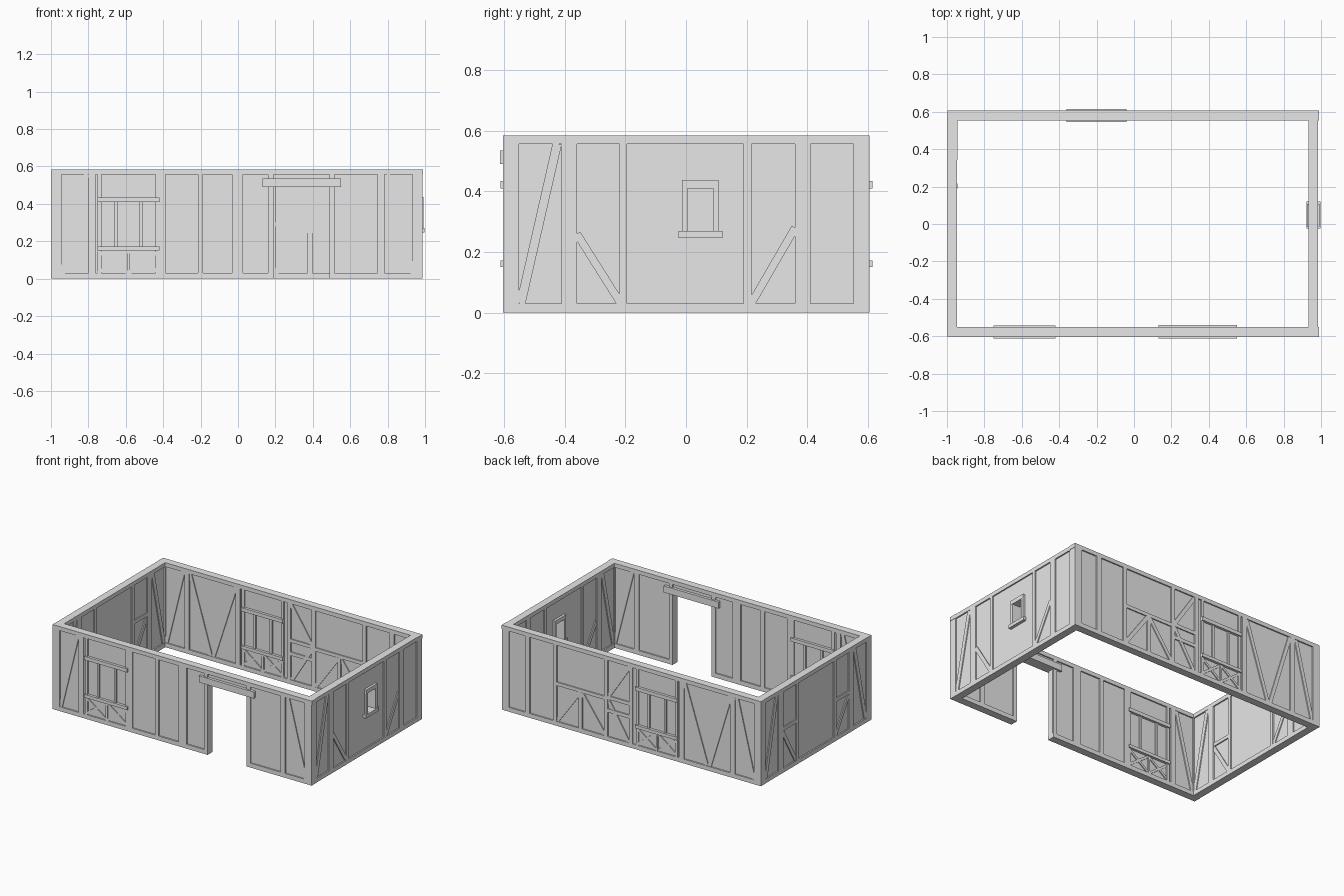
import bpy
import math
from mathutils import Matrix, Vector

if "Cube" in bpy.data.objects:
    bpy.data.objects.remove(bpy.data.objects["Cube"], do_unlink=True)

grey = bpy.data.materials.new("plain_grey")
grey.use_nodes = True
grey.diffuse_color = (0.8, 0.8, 0.8, 1)
grey.node_tree.nodes["Principled BSDF"].inputs["Base Color"].default_value = (0.8, 0.8, 0.8, 1)

TOP = 0.585
POST, RAIL, BRACE, PANEL = 0.052, 0.05, 0.047, 0.034
LOW, HIGH = 0.03, 0.557


class Wall:
    """A framed wall in its own plane: u runs along it, z is up."""

    def __init__(self, name, x, y, turn=0):
        self.name = name
        self.matrix = Matrix.Translation((x, y, 0)) @ Matrix.Rotation(turn, 4, "Z")

    def box(self, part, u0, u1, z0, z1, depth):
        self.solid(part, [(u0, z0), (u1, z0), (u1, z1), (u0, z1)], depth)

    def solid(self, part, outline, depth):
        # Extrude an outline evenly to both sides of the wall plane
        n = len(outline)
        verts = [(u, s * depth / 2, z) for s in (-1, 1) for u, z in outline]
        faces = [tuple(range(n)), tuple(range(2 * n - 1, n - 1, -1))]
        faces += [(i, i + n, (i + 1) % n + n, (i + 1) % n) for i in range(n)]
        mesh = bpy.data.meshes.new(part)
        mesh.from_pydata([self.matrix @ Vector(v) for v in verts], [], faces)
        mesh.materials.append(grey)
        obj = bpy.data.objects.new(self.name + "_" + part, mesh)
        bpy.context.collection.objects.link(obj)

    def brace(self, u0, z0, u1, z1, width=0.026):
        # Slanted timber between two points
        a, b = Vector((u0, z0)), Vector((u1, z1))
        d = (b - a).normalized()
        side = Vector((-d.y, d.x)) * width / 2
        self.solid("brace", [a - side, b - side, b + side, a + side], BRACE)

    def post(self, u, width=0.028, z0=0.0, z1=TOP):
        self.box("post", u - width / 2, u + width / 2, z0, z1, POST)

    def rail(self, u0, u1, z, height=0.024):
        self.box("rail", u0, u1, z - height / 2, z + height / 2, RAIL)

    def plates(self, spans, half):
        # Bottom plate in pieces, top plate in one
        for u0, u1 in spans:
            self.box("bottom_plate", u0, u1, 0, LOW, POST)
        self.box("top_plate", -half, half, HIGH, TOP, POST)

    def window(self, u0, u1):
        # Wide window: head, sill, mullions and crossed braces below
        third = (u1 - u0) / 3
        self.box("window_head", u0, u1, 0.41, 0.435, 0.07)
        self.box("window_sill", u0, u1, 0.15, 0.172, 0.07)
        for k in (1, 2):
            self.post(u0 + third * k - 0.01 * (3 - 2 * k), 0.018, 0.172, 0.41)
        for u in (u0 + 0.01, u1 - 0.01):
            self.post(u, 0.02)
        mid = (u0 + u1) / 2
        self.post(mid, 0.014, LOW, 0.15)
        for a, b in ((u0, mid), (mid, u1)):
            self.brace(a, LOW, b, 0.15, 0.016)
            self.brace(a, 0.15, b, LOW, 0.016)


# Front wall with doorway
front = Wall("front", 0, -0.577)
front.box("left_panel", -0.99, 0.19, 0, TOP - 0.01, PANEL)
front.box("right_panel", 0.49, 0.98, 0, TOP - 0.01, PANEL)
front.box("door_top_panel", 0.19, 0.49, 0.49, TOP - 0.01, PANEL)
front.plates([(-0.99, 0.19), (0.49, 0.985)], 0.988)
for u in (-0.78, -0.405, -0.015, 0.01, 0.765):
    front.post(u, 0.036)
for u in (-0.2, 0.175, 0.503):
    front.post(u)
front.box("door_lintel", 0.13, 0.55, 0.49, 0.535, 0.072)
front.window(-0.75, -0.42)
front.brace(-0.94, LOW, -0.81, HIGH)
front.brace(0.935, LOW, 0.8, HIGH)

# Back wall with braced bays and a window
back = Wall("back", 0, 0.58)
back.box("panel", -0.99, 0.98, 0, TOP - 0.01, PANEL)
back.plates([(-0.99, 0.985)], 0.988)
for u in (-0.78, -0.39, 0.79):
    back.post(u, 0.036)
for u in (0.58, 0.19, 0.0):
    back.post(u)
back.post(0.385, 0.026, LOW, 0.28)
back.rail(0.19, 0.58, 0.29)
back.rail(0.0, 0.19, 0.21)
back.rail(0.0, 0.19, 0.3)
back.brace(0.57, LOW, 0.39, 0.28)
back.brace(0.2, LOW, 0.38, 0.28)
back.brace(0.18, 0.3, 0.01, HIGH)
back.brace(0.18, 0.29, 0.02, LOW)
back.window(-0.36, -0.04)
back.brace(-0.41, HIGH, -0.58, LOW)
back.brace(-0.76, HIGH, -0.6, LOW)
back.brace(-0.94, LOW, -0.81, HIGH)

# Corner posts
for wall in (front, back):
    for u in (-0.971, 0.959):
        wall.post(u, 0.054)

# Right and left walls share their plates, corner timbers and main posts
right = Wall("right", 0.959, 0, math.pi / 2)
left = Wall("left", -0.971, 0, math.pi / 2)
for wall in (right, left):
    wall.plates([(-0.59, 0.59)], 0.59)
    for u in (-0.58, 0.575):
        wall.post(u, 0.045)
    for u in (-0.385, 0.385):
        wall.post(u, 0.05)
    for u in (-0.207, 0.203):
        wall.post(u, 0.025, LOW, HIGH)
    wall.brace(-0.545, LOW, -0.425, HIGH, 0.03)
    wall.brace(-0.215, LOW, -0.36, 0.26)
    wall.brace(0.215, LOW, 0.36, 0.28)

# Small open window in the right wall
W0, W1, S0, S1 = 0.005, 0.09, 0.27, 0.41
right.box("panel", -0.58, W0, 0, TOP - 0.01, PANEL)
right.box("panel", W1, 0.58, 0, TOP - 0.01, PANEL)
right.box("panel", W0, W1, 0, S0, PANEL)
right.box("panel", W0, W1, S1, TOP - 0.01, PANEL)
right.box("window_head", W0 - 0.018, W1 + 0.018, S1, 0.438, 0.066)
right.box("window_sill", W0 - 0.03, W1 + 0.03, 0.247, S0, 0.076)
for u in (W0 - 0.018, W1):
    right.box("window_jamb", u, u + 0.018, S0, S1, 0.064)

# Left wall infill, middle rails and back corner brace
left.box("panel", -0.58, 0.58, 0, TOP - 0.01, PANEL)
left.rail(-0.385, -0.207, 0.28)
left.rail(0.203, 0.385, 0.3)
left.brace(0.545, LOW, 0.425, HIGH, 0.03)
